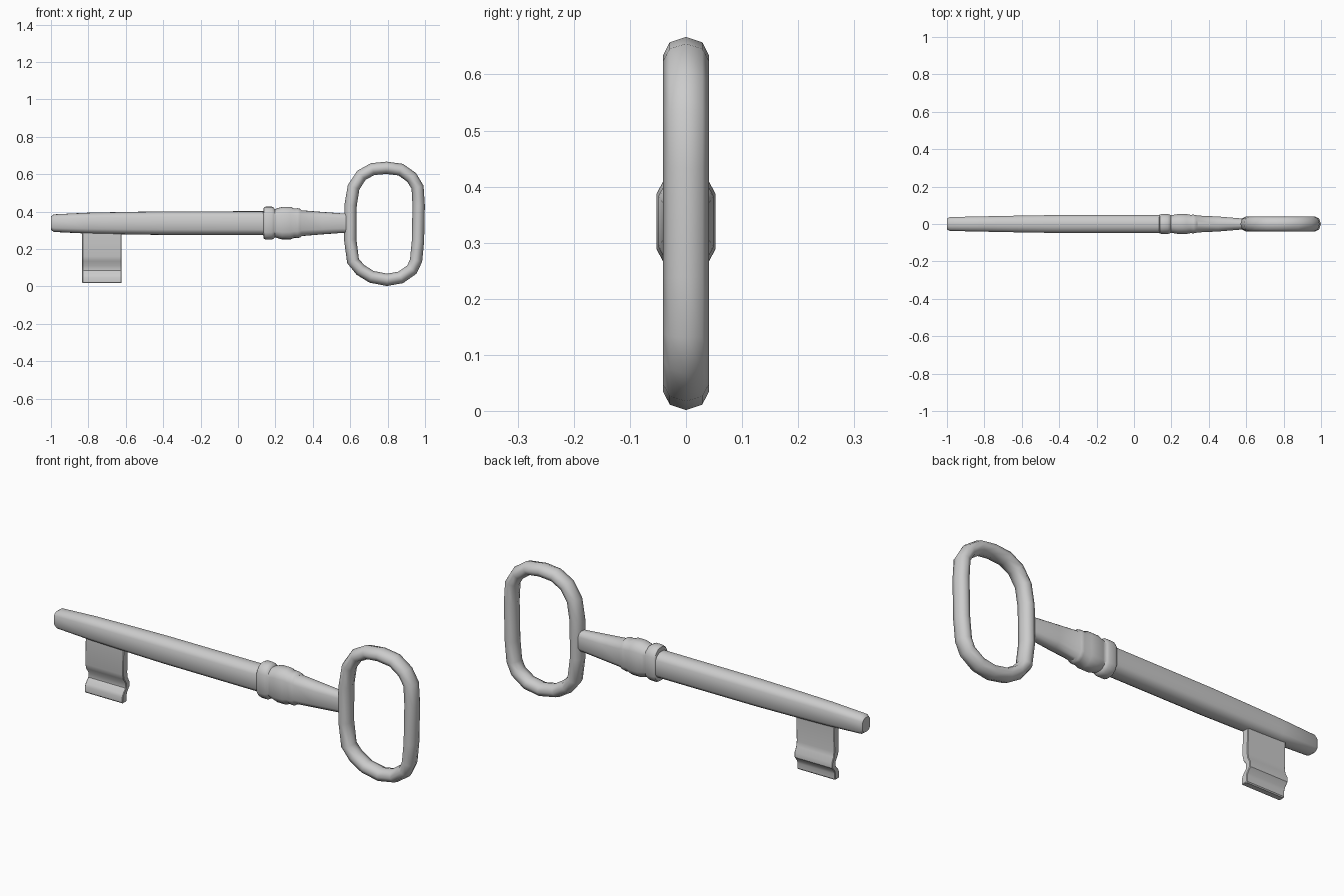
import bpy, bmesh, math
from mathutils import Vector

if "Cube" in bpy.data.objects:
    bpy.data.objects.remove(bpy.data.objects["Cube"])

AXIS_Z = 0.338


def loft(name, rings, closed=False, angle=40):
    """Skin a list of equal-length point rings."""
    bm = bmesh.new()
    vs = [[bm.verts.new(p) for p in r] for r in rings]
    n = len(vs[0])
    for i in range(len(vs) if closed else len(vs) - 1):
        a, b = vs[i], vs[(i + 1) % len(vs)]
        for j in range(n):
            k = (j + 1) % n
            bm.faces.new((a[j], a[k], b[k], b[j]))
    if not closed:
        bm.faces.new(vs[0])
        bm.faces.new(vs[-1])
    bmesh.ops.recalc_face_normals(bm, faces=bm.faces)
    me = bpy.data.meshes.new(name)
    bm.to_mesh(me)
    bm.free()
    ob = bpy.data.objects.new(name, me)
    bpy.context.collection.objects.link(ob)
    bpy.ops.object.select_all(action='DESELECT')
    ob.select_set(True)
    bpy.context.view_layer.objects.active = ob
    bpy.ops.object.shade_smooth_by_angle(angle=math.radians(angle))
    return ob


# Chamfered cross-section shared by shaft and collar (unit half sizes, y and z)
quarter = [(1.0, 0.55), (0.78, 0.8), (0.4, 0.98)]
section = (quarter + [(0, 1)] + [(-y, z) for y, z in reversed(quarter)]
           + [(-y, -z) for y, z in quarter] + [(0, -1)]
           + [(y, -z) for y, z in reversed(quarter)])


def turned(name, stations, angle):
    return loft(name, [[(x, hy * y, AXIS_Z + hz * z) for y, z in section]
                       for x, hy, hz in stations], angle=angle)


# Shaft: x, half width, half height
turned("shaft", [(-1.0, 0.030, 0.036), (-0.985, 0.037, 0.047), (-0.8, 0.041, 0.056),
                 (-0.6, 0.045, 0.060), (-0.4, 0.048, 0.063), (0.16, 0.048, 0.064)], 50)

# Collar mouldings and tapering neck
turned("collar_and_neck", [
    (0.135, 0.046, 0.066), (0.138, 0.050, 0.083), (0.148, 0.053, 0.088),
    (0.18, 0.053, 0.088), (0.192, 0.050, 0.082), (0.197, 0.047, 0.075),
    (0.212, 0.049, 0.080), (0.235, 0.053, 0.087), (0.28, 0.053, 0.087),
    (0.302, 0.049, 0.078), (0.318, 0.050, 0.080), (0.332, 0.048, 0.077),
    (0.34, 0.045, 0.069), (0.45, 0.040, 0.060), (0.56, 0.031, 0.052),
    (0.60, 0.026, 0.054)], 40)

# Bow: eight-sided tube swept round a closed loop in x, z
path = [(0.602, 0.433), (0.618, 0.53), (0.66, 0.594), (0.72, 0.627), (0.794, 0.634),
        (0.87, 0.624), (0.928, 0.583), (0.96, 0.53), (0.966, 0.433), (0.962, 0.24),
        (0.952, 0.138), (0.93, 0.09), (0.87, 0.048), (0.797, 0.035), (0.714, 0.051),
        (0.655, 0.088), (0.615, 0.135), (0.6, 0.25)]
rings = []
for i, (x, z) in enumerate(path):
    p, q = path[i - 1], path[(i + 1) % len(path)]
    t = Vector((q[0] - p[0], q[1] - p[1])).normalized()
    rings.append([(x - t.y * 0.033 * math.cos(a), 0.041 * math.sin(a),
                   z + t.x * 0.033 * math.cos(a))
                  for a in [k * math.tau / 8 for k in range(8)]])
loft("bow", rings, closed=True, angle=60)

# Bit: wavy plate, profile rows are z, centre y, half thickness
rows = [(0.31, 0, 0.018), (0.16, -0.004, 0.018), (0.135, 0.001, 0.017),
        (0.11, 0.016, 0.015), (0.085, 0.016, 0.015), (0.062, -0.003, 0.016),
        (0.048, -0.008, 0.017), (0.022, -0.008, 0.017), (0.017, -0.008, 0.013)]
outline = [(c + h, z) for z, c, h in rows] + [(c - h, z) for z, c, h in reversed(rows)]
bit = loft("bit", [[(x, y, z) for y, z in outline] for x in (-0.833, -0.622)], angle=35)
bevel = bit.modifiers.new("soft_edges", 'BEVEL')
bevel.width = 0.003
bevel.segments = 1
bevel.angle_limit = math.radians(60)
